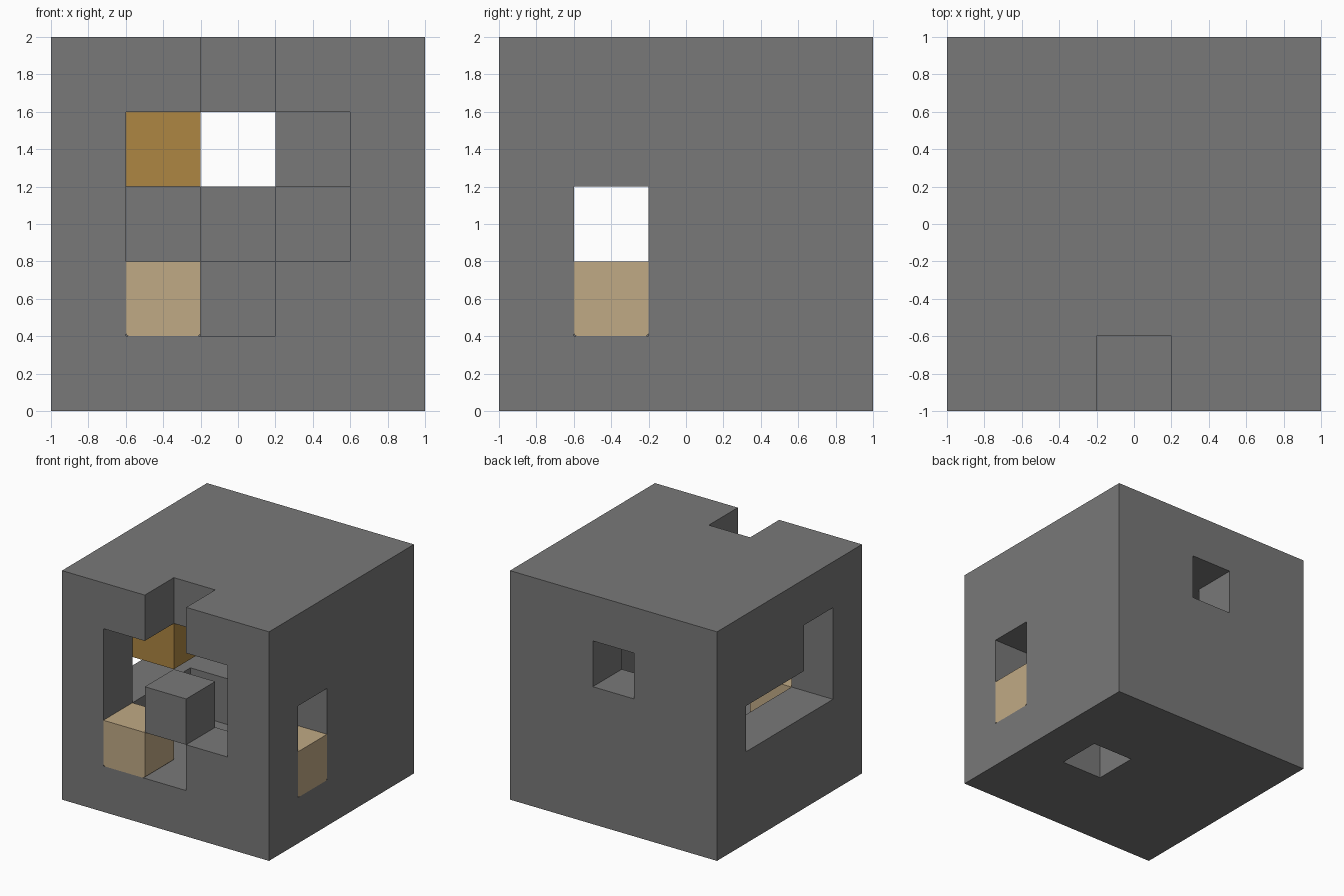
import bpy, bmesh
from itertools import product
from mathutils import Vector

if "Cube" in bpy.data.objects:
    bpy.data.objects.remove(bpy.data.objects["Cube"], do_unlink=True)

CELL = 0.4
N = 5


def material(name, rgb):
    m = bpy.data.materials.new(name)
    m.use_nodes = True
    m.diffuse_color = (*rgb, 1)
    m.node_tree.nodes["Principled BSDF"].inputs["Base Color"].default_value = (*rgb, 1)
    return m


grey = material("grey", (0.19, 0.19, 0.19))
tan = material("light tan", (0.53, 0.40, 0.235))
ochre = material("ochre", (0.42, 0.24, 0.055))


def centre(cell):
    """Middle of a grid cell, counted from the lower front -x corner."""
    i, j, k = cell
    return Vector((i * CELL - 0.8, j * CELL - 0.8, k * CELL + 0.2))


def add_object(name, bm, mat):
    mesh = bpy.data.meshes.new(name)
    bm.to_mesh(mesh)
    bm.free()
    mesh.materials.append(mat)
    ob = bpy.data.objects.new(name, mesh)
    bpy.context.collection.objects.link(ob)
    return ob


def block(name, cell, mat, soft_axis=None):
    """One cube; soft_axis rounds the two bottom edges along that axis."""
    bm = bmesh.new()
    bmesh.ops.create_cube(bm, size=CELL)
    if soft_axis is not None:
        edges = [e for e in bm.edges
                 if all(v.co.z < 0 for v in e.verts)
                 and abs((e.verts[0].co - e.verts[1].co)[soft_axis]) > 0.1]
        bmesh.ops.bevel(bm, geom=edges, offset=0.02, segments=3, profile=0.5, affect='EDGES')
    bmesh.ops.translate(bm, verts=bm.verts, vec=centre(cell))
    return add_object(name, bm, mat)


def cell_solid(name, cells, mat):
    """Outer skin of a set of grid cells, with flat areas merged."""
    bm = bmesh.new()
    half = CELL / 2
    for c in cells:
        for axis, sign in product(range(3), (-1, 1)):
            near = list(c)
            near[axis] += sign
            if tuple(near) in cells:
                continue
            n, u, v = Vector(), Vector(), Vector()
            n[axis], u[(axis + 1) % 3], v[(axis + 2) % 3] = sign, 1, sign
            corners = [centre(c) + half * (n + a * u + b * v)
                       for a, b in ((-1, -1), (1, -1), (1, 1), (-1, 1))]
            bm.faces.new([bm.verts.new(p) for p in corners])
    bmesh.ops.remove_doubles(bm, verts=bm.verts, dist=0.001)
    return add_object(name, bm, mat)


# Box walls: every outer cell, minus the openings
box = {c for c in product(range(N), repeat=3) if 0 in c or N - 1 in c}
front = {(i, 0, k) for i in (1, 2, 3) for k in (2, 3)} | {(1, 0, 1), (2, 0, 1), (2, 0, 4)}
right_side = {(4, 1, 1), (4, 1, 2)}
left_side = {(0, 1, 2), (0, 1, 3), (0, 2, 2), (0, 3, 2)}
back_and_floor = {(2, 4, 3), (3, 2, 0)}
box -= front | right_side | left_side | back_and_floor

# Inner ledges that grow from the walls
box |= {(1, 3, 1), (3, 2, 3)}
cell_solid("puzzle_box", box, grey)

# Loose blocks
block("front_block", (2, 0, 2), grey)
block("front_tan_block", (1, 0, 1), tan, soft_axis=1)
block("side_tan_block", (4, 1, 1), tan, soft_axis=0)
block("inner_ochre_block", (1, 1, 3), ochre)
